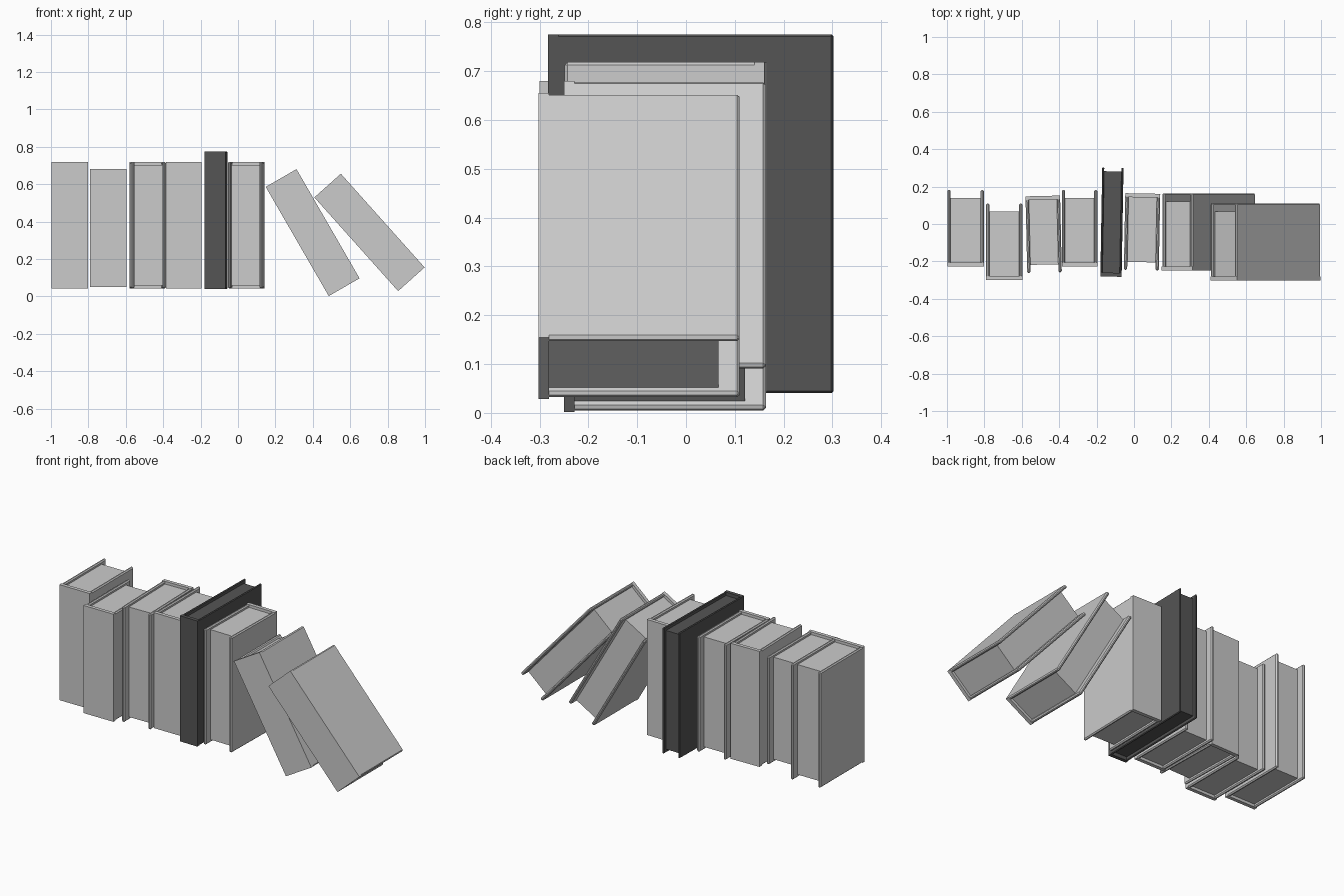
import bpy, bmesh
from math import radians
from mathutils import Matrix

if "Cube" in bpy.data.objects:
    bpy.data.objects.remove(bpy.data.objects["Cube"])

dark = bpy.data.materials.new("dark_binding")
dark.diffuse_color = (0.09, 0.09, 0.09, 1)
dark.use_nodes = True
dark.node_tree.nodes["Principled BSDF"].inputs["Base Color"].default_value = dark.diffuse_color


def box(name, lo, hi, world, mat=None, bevel=0):
    bm = bmesh.new()
    bmesh.ops.create_cube(bm, size=1)
    for v in bm.verts:
        v.co = [l + (c + 0.5) * (h - l) for c, l, h in zip(v.co, lo, hi)]
    if bevel:
        bmesh.ops.bevel(bm, geom=bm.edges[:], offset=bevel, segments=1,
                        affect='EDGES', profile=0.5)
    me = bpy.data.meshes.new(name)
    bm.to_mesh(me)
    bm.free()
    ob = bpy.data.objects.new(name, me)
    bpy.context.collection.objects.link(ob)
    ob.matrix_world = world
    if mat:
        me.materials.append(mat)
    return ob


def book(n, x, y, z, w, d, h, turn=0, lean=0, setback=0.043, inset=0.016,
         t=0.018, mat=None):
    """Book centred on (x, y, z); spine faces -y before turning."""
    world = (Matrix.Translation((x, y, z)) @ Matrix.Rotation(radians(lean), 4, 'Y')
             @ Matrix.Rotation(radians(turn), 4, 'Z'))
    a, b, c = w / 2, d / 2, h / 2
    # spine board
    box(f"book_{n}_spine", (-a, -b, -c), (a, -b + 0.021, c), world, mat)
    # front and back covers with chamfered edges
    for side, s in (("left", -1), ("right", 1)):
        x0, x1 = sorted((s * a, s * (a - t)))
        box(f"book_{n}_{side}_cover", (x0, -b + 0.012, -c), (x1, b, c),
            world, mat, bevel=min(0.006, t * 0.35))
    # page block, set back from the cover edges
    box(f"book_{n}_pages", (-a + t * 0.8, -b + 0.015, -c + inset),
        (a - t * 0.8, b - setback, c - inset), world, mat)


# upright books, left to right (two stand with the spine to the back)
book(1, -0.900, -0.023, 0.381, 0.196, 0.41, 0.676)
book(2, -0.694, -0.095, 0.365, 0.194, 0.41, 0.63)
book(3, -0.483, -0.055, 0.381, 0.185, 0.41, 0.676, turn=181.3)
book(4, -0.291, -0.023, 0.381, 0.19, 0.41, 0.676)
book(5, -0.118, 0.01, 0.408, 0.114, 0.583, 0.735, turn=-1,
     setback=0.02, inset=0.02, t=0.011, mat=dark)
book(6, 0.043, -0.042, 0.381, 0.187, 0.41, 0.676, turn=178.9)
# leaning books
book(7, 0.399, -0.043, 0.341, 0.19, 0.413, 0.674, lean=-30)
book(8, 0.703, -0.096, 0.342, 0.19, 0.412, 0.672, lean=-41.8)
